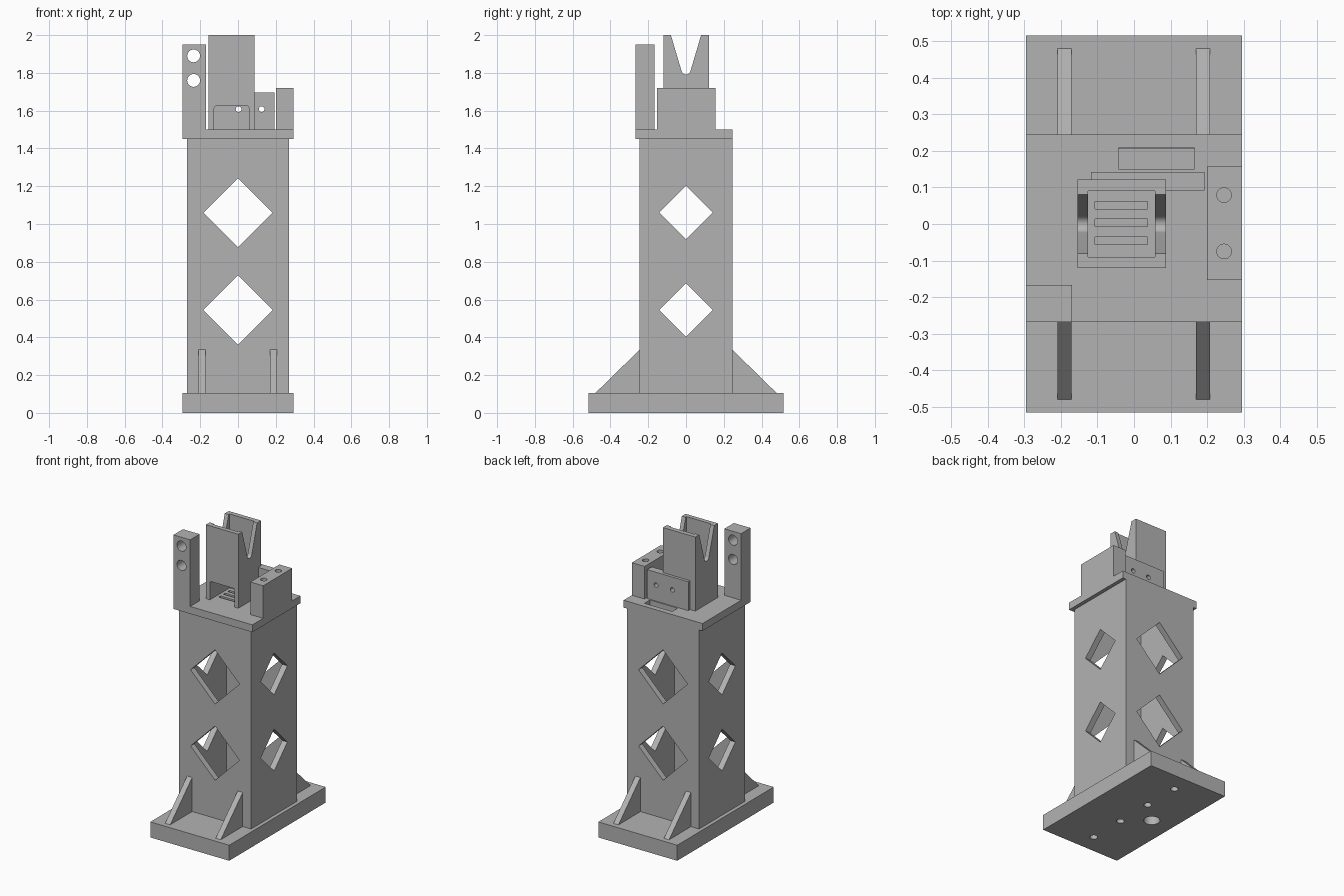
import bpy, bmesh, math
from mathutils import Vector

old = bpy.data.objects.get("Cube")
if old:
    bpy.data.objects.remove(old, do_unlink=True)

grey = bpy.data.materials.new("plain grey")
grey.use_nodes = True
grey.diffuse_color = (0.45, 0.45, 0.45, 1)
grey.node_tree.nodes["Principled BSDF"].inputs["Base Color"].default_value = grey.diffuse_color

PLACE = {"x": lambda a, b, d: Vector((d, a, b)),
         "y": lambda a, b, d: Vector((a, d, b)),
         "z": lambda a, b, d: Vector((a, b, d))}


def prism(name, outline, axis, lo, hi):
    """Extrude a 2D outline along an axis."""
    bm = bmesh.new()
    face = bm.faces.new([bm.verts.new(PLACE[axis](a, b, lo)) for a, b in outline])
    moved = bmesh.ops.extrude_face_region(bm, geom=[face])["geom"]
    bmesh.ops.translate(bm, vec=PLACE[axis](0, 0, hi - lo),
                        verts=[v for v in moved if isinstance(v, bmesh.types.BMVert)])
    bmesh.ops.recalc_face_normals(bm, faces=bm.faces)
    mesh = bpy.data.meshes.new(name)
    bm.to_mesh(mesh)
    bm.free()
    mesh.materials.append(grey)
    ob = bpy.data.objects.new(name, mesh)
    bpy.context.collection.objects.link(ob)
    return ob


def rect(a0, a1, b0, b1):
    return [(a0, b0), (a1, b0), (a1, b1), (a0, b1)]


def arc(a, b, r, start=0, end=360, n=24):
    steps = n if end - start == 360 else n + 1
    angles = [math.radians(start + (end - start) * i / n) for i in range(steps)]
    return [(a + r * math.cos(t), b + r * math.sin(t)) for t in angles]


def diamond(b, half):
    return [(half, b), (0, b + half), (-half, b), (0, b - half)]


def cut(ob, *cutter):
    """Subtract a prism from a part."""
    tool = prism("cutter", *cutter)
    tool.hide_render = True
    mod = ob.modifiers.new("cut", "BOOLEAN")
    mod.operation, mod.solver, mod.object = "DIFFERENCE", "EXACT", tool
    bpy.context.view_layer.objects.active = ob
    bpy.ops.object.modifier_apply(modifier=mod.name)
    bpy.data.objects.remove(tool, do_unlink=True)


# Base plate with fixing holes underneath
base = prism("base_plate", rect(-0.295, 0.295, -0.515, 0.515), "z", 0, 0.105)
for y in (-0.385, -0.13, 0.13, 0.385):
    cut(base, arc(0, y, 0.024), "z", -0.05, 0.08)
cut(base, arc(-0.142, 0, 0.05), "z", -0.05, 0.08)

# Hollow column with diamond windows
column = prism("column", rect(-0.27, 0.27, -0.245, 0.245), "z", 0.105, 1.45)
cut(column, rect(-0.23, 0.23, -0.205, 0.205), "z", 0, 1.6)
for z in (0.545, 1.06):
    cut(column, diamond(z, 0.183), "y", -0.5, 0.5)
    cut(column, diamond(z, 0.142), "x", -0.5, 0.5)

# Triangular gussets
for side, s in (("front", -1), ("back", 1)):
    for hand, x in (("right", -0.19), ("left", 0.188)):
        prism(f"{side}_{hand}_gusset", [(s * 0.245, 0.105), (s * 0.48, 0.105), (s * 0.245, 0.335)],
              "x", x - 0.019, x + 0.019)

# Top plate with slots
top = prism("top_plate", rect(-0.295, 0.295, -0.268, 0.245), "z", 1.45, 1.5)
for y in (-0.046, 0.003, 0.051):
    cut(top, rect(-0.106, 0.037, y - 0.01, y + 0.01), "z", 1.4, 1.6)
cut(top, rect(-0.042, 0.165, 0.15, 0.208), "z", 1.4, 1.6)

# Open cradle with V notches and a rounded front opening
cradle = prism("cradle", rect(-0.155, 0.087, -0.12, 0.122), "z", 1.5, 2)
cut(cradle, rect(-0.126, 0.058, -0.09, 0.09), "z", 1.4, 2.1)
cut(cradle, [(0.083, 2.01), (-0.083, 2.01)] + arc(0, 1.815, 0.024, 195, 345, 12), "x", -0.3, 0.3)
cut(cradle, [(-0.126, 1.4), (0.058, 1.4)] + arc(0.046, 1.613, 0.012, 0, 90, 6)
    + arc(-0.114, 1.613, 0.012, 90, 180, 6), "y", -0.2, -0.05)

# Rear bracket wrapped round the cradle corner
bracket = prism("rear_bracket", [(-0.117, 0.122), (0.087, 0.122), (0.087, 0.092), (0.192, 0.092),
                                 (0.192, 0.142), (-0.117, 0.142)], "z", 1.5, 1.695)
for x in (0.003, 0.125):
    cut(bracket, arc(x, 1.608, 0.015), "y", 0.05, 0.2)
cut(cradle, arc(0.003, 1.608, 0.015), "y", 0.05, 0.2)

# Upright post with two holes
post = prism("post", rect(-0.295, -0.17, -0.268, -0.167), "z", 1.5, 1.95)
for z in (1.76, 1.89):
    cut(post, arc(-0.235, z, 0.034), "y", -0.4, 0)

# Side block with two blind holes
block = prism("side_block", rect(0.2, 0.295, -0.153, 0.157), "z", 1.5, 1.72)
for y in (-0.075, 0.079):
    cut(block, arc(0.246, y, 0.02), "z", 1.6, 1.8)

# Smooth the round holes, keep edges sharp
for ob in (base, cradle, bracket, post, block):
    bpy.ops.object.select_all(action="DESELECT")
    ob.select_set(True)
    bpy.context.view_layer.objects.active = ob
    bpy.ops.object.shade_smooth_by_angle(angle=math.radians(30))
